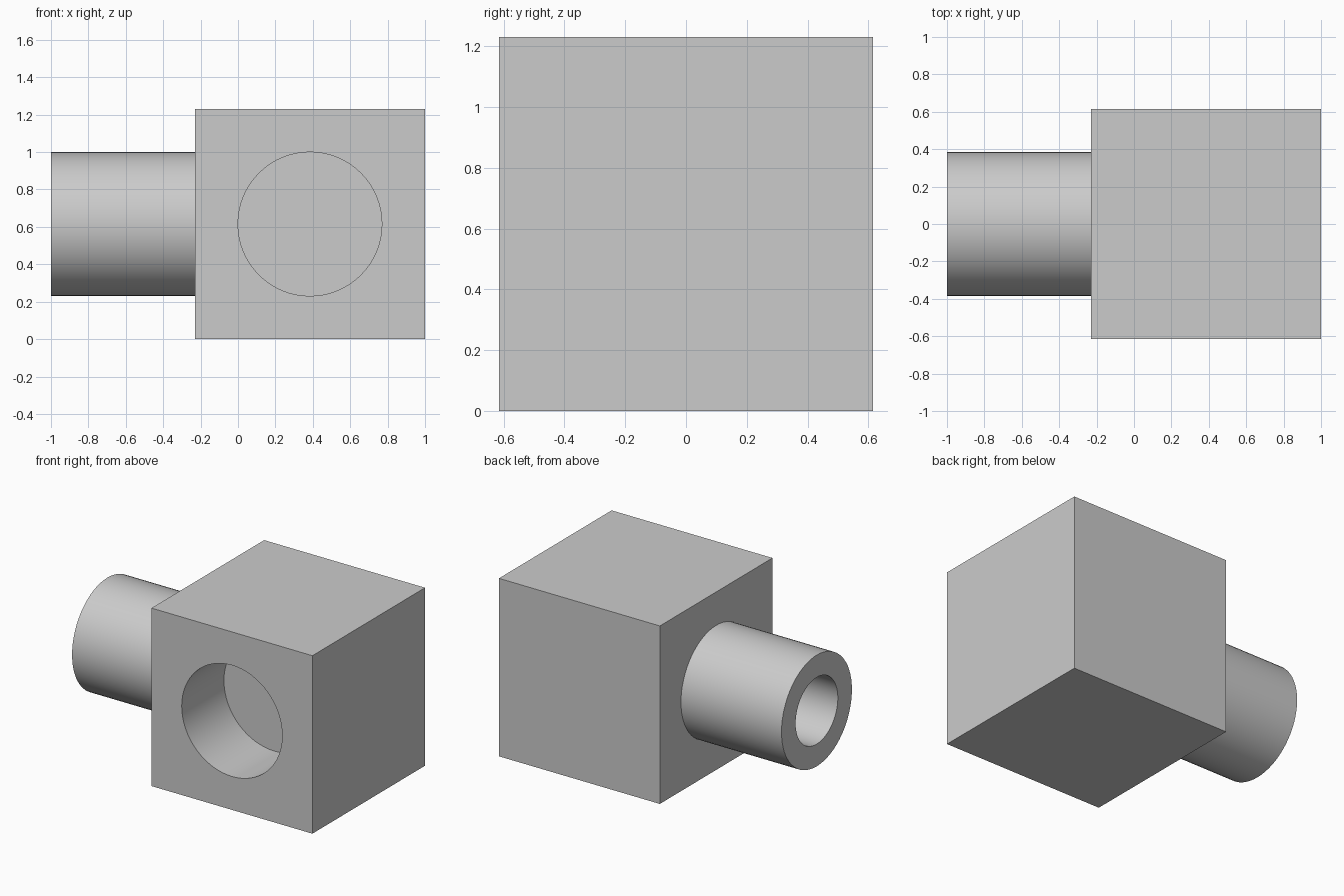
import bpy, bmesh, math
from mathutils import Vector

old = bpy.data.objects.get("Cube")
if old:
    bpy.data.objects.remove(old, do_unlink=True)

U = 2 / 26                      # design unit: the part is 26 units long
BOX, TUBE_R, BORE_R = 16 * U, 5 * U, 3 * U
POCKET_DEPTH = 6 * U
SEGMENTS = 64
BOX_X, MID_Z = 1 - BOX / 2, BOX / 2

grey = bpy.data.materials.new("plain_grey")
grey.use_nodes = True
grey.diffuse_color = (0.6, 0.6, 0.6, 1)
grey.node_tree.nodes["Principled BSDF"].inputs["Base Color"].default_value = (0.6, 0.6, 0.6, 1)


def activate(obj):
    bpy.ops.object.select_all(action='DESELECT')
    obj.select_set(True)
    bpy.context.view_layer.objects.active = obj


def finish(obj):
    activate(obj)
    bpy.ops.object.shade_smooth_by_angle(angle=math.radians(30))


# Cube body
bpy.ops.mesh.primitive_cube_add(size=BOX, location=(BOX_X, 0, MID_Z))
body = bpy.context.object
body.name = "cube_body"
body.data.materials.append(grey)

# Blind round pocket in the front face
bpy.ops.mesh.primitive_cylinder_add(
    vertices=SEGMENTS, radius=TUBE_R, depth=2 * POCKET_DEPTH,
    location=(BOX_X, -BOX / 2, MID_Z), rotation=(math.pi / 2, 0, 0))
cutter = bpy.context.object
cutter.name = "pocket_cutter"
cutter.hide_render = True
cutter.data.materials.append(grey)
cut = body.modifiers.new("front_pocket", 'BOOLEAN')
cut.operation = 'DIFFERENCE'
cut.solver = 'EXACT'
cut.object = cutter
activate(body)
bpy.ops.object.modifier_apply(modifier=cut.name)
bpy.data.objects.remove(cutter, do_unlink=True)
finish(body)

# Hollow side tube: rectangular wall section turned about the x axis
x_in, x_out = 1 - BOX, -1
bm = bmesh.new()
section = [(x_in, TUBE_R), (x_out, TUBE_R), (x_out, BORE_R), (x_in, BORE_R)]
verts = [bm.verts.new((x, 0, MID_Z + r)) for x, r in section]
edges = [bm.edges.new((verts[i], verts[(i + 1) % 4])) for i in range(4)]
bmesh.ops.spin(bm, geom=verts + edges, cent=Vector((0, 0, MID_Z)), axis=(1, 0, 0),
               angle=math.tau, steps=SEGMENTS)
bmesh.ops.remove_doubles(bm, verts=bm.verts[:], dist=1e-4)
bmesh.ops.recalc_face_normals(bm, faces=bm.faces[:])
mesh = bpy.data.meshes.new("side_tube")
bm.to_mesh(mesh)
bm.free()
tube = bpy.data.objects.new("side_tube", mesh)
bpy.context.collection.objects.link(tube)
mesh.materials.append(grey)
finish(tube)
